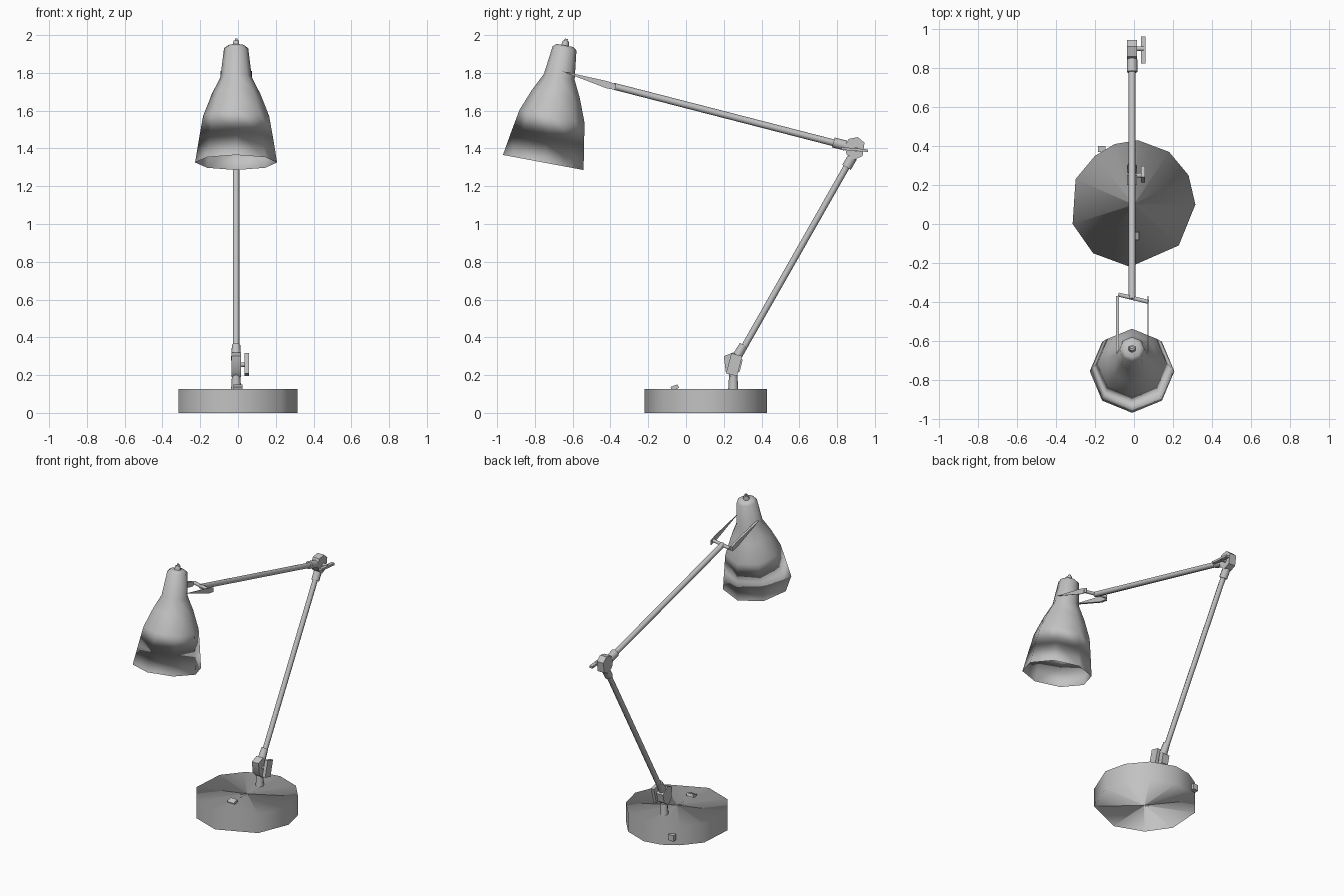
import bpy, bmesh, math
from mathutils import Vector, Matrix

cube = bpy.data.objects.get("Cube")
if cube:
    bpy.data.objects.remove(cube, do_unlink=True)

metal = bpy.data.materials.new("grey_metal")
metal.use_nodes = True
GREY = (0.54, 0.54, 0.54, 1)
metal.diffuse_color = GREY
metal.node_tree.nodes["Principled BSDF"].inputs["Base Color"].default_value = GREY


def finish(name, bm, angle=None):
    mesh = bpy.data.meshes.new(name)
    bm.to_mesh(mesh)
    bm.free()
    ob = bpy.data.objects.new(name, mesh)
    bpy.context.collection.objects.link(ob)
    mesh.materials.append(metal)
    if angle:
        bpy.ops.object.select_all(action='DESELECT')
        ob.select_set(True)
        bpy.context.view_layer.objects.active = ob
        bpy.ops.object.shade_smooth_by_angle(angle=math.radians(angle))


def rod(name, a, b, r1, r2=None, sides=8):
    """Straight tapered tube between two points."""
    a, b = Vector(a), Vector(b)
    bm = bmesh.new()
    bmesh.ops.create_cone(bm, cap_ends=True, segments=sides, radius1=r1,
                          radius2=r1 if r2 is None else r2, depth=(b - a).length)
    turn = (b - a).to_track_quat('Z', 'Y').to_matrix().to_4x4()
    bm.transform(Matrix.Translation((a + b) / 2) @ turn)
    finish(name, bm, 65)


def box(name, centre, size, tilt=0):
    bm = bmesh.new()
    bmesh.ops.create_cube(bm, size=1)
    bm.transform(Matrix.Translation(centre) @ Matrix.Rotation(math.radians(tilt), 4, 'X')
                 @ Matrix.Diagonal((*size, 1)))
    finish(name, bm)


def side_plate(name, x, width, outline):
    """Flat plate: a side outline given thickness across x."""
    bm = bmesh.new()
    face = bm.faces.new([bm.verts.new((x - width / 2, y, z)) for y, z in outline])
    out = bmesh.ops.extrude_face_region(bm, geom=[face])
    bmesh.ops.translate(bm, vec=(width, 0, 0), verts=[v for v in out["geom"]
                                                     if isinstance(v, bmesh.types.BMVert)])
    bmesh.ops.recalc_face_normals(bm, faces=bm.faces)
    finish(name, bm, 40)


def bridge(bm, first, second, facing):
    """Quads joining two closed rings, each turned towards facing(its centre)."""
    for i in range(len(first)):
        face = bm.faces.new((first[i - 1], first[i], second[i], second[i - 1]))
        face.normal_update()
        if face.normal.dot(facing(face.calc_center_median())) < 0:
            face.normal_flip()


# Heavy base: sheet lids with a folded underside, round a thin hub pin, softly shaded
disc = [(-0.02, -0.22), (0.23, -0.11), (0.315, 0.1), (0.28, 0.25), (0.18, 0.37), (0.02, 0.43),
        (-0.1, 0.41), (-0.2, 0.35), (-0.3, 0.23), (-0.315, 0), (-0.21, -0.15)]
HUB = Vector((0, 0.1, 0))
bm = bmesh.new()


def disc_ring(scale, z):
    return [bm.verts.new(HUB + scale * (Vector((x, y, 0)) - HUB) + Vector((0, 0, z)))
            for x, y in disc]


def from_hub(centre):
    return Vector((centre.x - HUB.x, centre.y - HUB.y, 0))


walls, pins = [], []
for z, out in ((0, -1), (0.127, 1)):
    up = Vector((0, 0, out))
    wall, fold, pin = disc_ring(1, z), disc_ring(0.5, z - out * 0.004), disc_ring(0.01, z)
    bridge(bm, wall, pin, lambda c: up)
    bridge(bm, wall, fold, lambda c: -up)
    bridge(bm, fold, pin, lambda c: -up)
    walls.append(wall)
    pins.append(pin)
bridge(bm, *walls, from_hub)
bridge(bm, *pins, from_hub)
finish("base", bm, 180)
box("base_switch", (0, -0.06, 0.135), (0.05, 0.04, 0.02), 20)
box("cord_outlet", (-0.165, 0.385, 0.06), (0.04, 0.03, 0.04))

# Lower joint
X = -0.01
rod("base_stem", (X, 0.25, 0.12), (X, 0.25, 0.2), 0.027, 0.022)
side_plate("lower_joint", X, 0.05, [(0.24, 0.19), (0.285, 0.22), (0.3, 0.28), (0.25, 0.32),
                                    (0.2, 0.3), (0.21, 0.22)])
rod("lower_joint_clamp", (X, 0.26, 0.28), (X, 0.305, 0.36), 0.027, 0.022)
rod("lower_joint_pin", (X, 0.25, 0.255), (0.05, 0.25, 0.255), 0.012)
box("lower_wing_nut", (0.046, 0.255, 0.255), (0.022, 0.06, 0.11), -15)

# Arms
rod("lower_arm", (X, 0.28, 0.3), (X, 0.86, 1.32), 0.017)
rod("upper_arm", (X, 0.82, 1.42), (X, -0.385, 1.73), 0.018)

# Elbow joint
rod("elbow_lower_collar", (X, 0.85, 1.3), (X, 0.882, 1.355), 0.026)
rod("elbow_upper_collar", (X, 0.78, 1.432), (X, 0.845, 1.415), 0.027)
side_plate("elbow_joint", X, 0.05, [(0.84, 1.41), (0.86, 1.45), (0.91, 1.46), (0.945, 1.43),
                                    (0.935, 1.36), (0.89, 1.34), (0.85, 1.37)])
rod("elbow_pin", (X, 0.9, 1.395), (0.05, 0.9, 1.395), 0.012)
box("elbow_wing_nut", (0.047, 0.893, 1.394), (0.024, 0.14, 0.014), -5)

# Fork that carries the shade
rod("fork_crossbar", (-0.08, -0.362, 1.73), (0.075, -0.4, 1.73), 0.012, sides=6)
blade = [(-0.37, 1.71), (-0.37, 1.74), (-0.42, 1.757), (-0.66, 1.81), (-0.42, 1.718)]
side_plate("fork_right_side", -0.085, 0.016, blade)
side_plate("fork_left_side", 0.072, 0.004, blade)

# Bell shade: eight sided rings along a tilted axis, open below
top, rim = Vector((X, -0.64, 1.945)), Vector((X, -0.755, 1.33))
axis = (rim - top).normalized()
across = axis.cross(Vector((1, 0, 0))).normalized()
profile = [(0, 0.045), (0.015, 0.064), (0.17, 0.083), (0.26, 0.128), (0.38, 0.175),
           (0.5, 0.196), (0.63, 0.217)]
SIDES = 8
bm = bmesh.new()


def shade_ring(depth, radius):
    angles = [math.tau * i / SIDES for i in range(SIDES)]
    return [bm.verts.new(top + axis * depth + radius *
                         (Vector((math.sin(a), 0, 0)) + across * math.cos(a))) for a in angles]


def from_axis(centre):
    return centre - top - axis * axis.dot(centre - top)


rings = [shade_ring(*p) for p in profile]
for upper, lower in zip(rings, rings[1:]):
    bridge(bm, upper, lower, from_axis)
crown = bm.faces.new(rings[0])
crown.normal_update()
if crown.normal.dot(axis) > 0:
    crown.normal_flip()
# Narrow ribs inside the mouth
for rib in ((0.5, 0.186), (0.48, 0.178), (0.45, 0.178)):
    bridge(bm, rings[-2], shade_ring(*rib), lambda c: axis)
finish("lamp_shade", bm, 180)

# Knob on top of the shade
rod("shade_knob", top + axis * 0.01, top - axis * 0.025, 0.022, 0.016, sides=6)
rod("shade_knob_pin", top - axis * 0.02, top - axis * 0.036, 0.008, sides=6)
